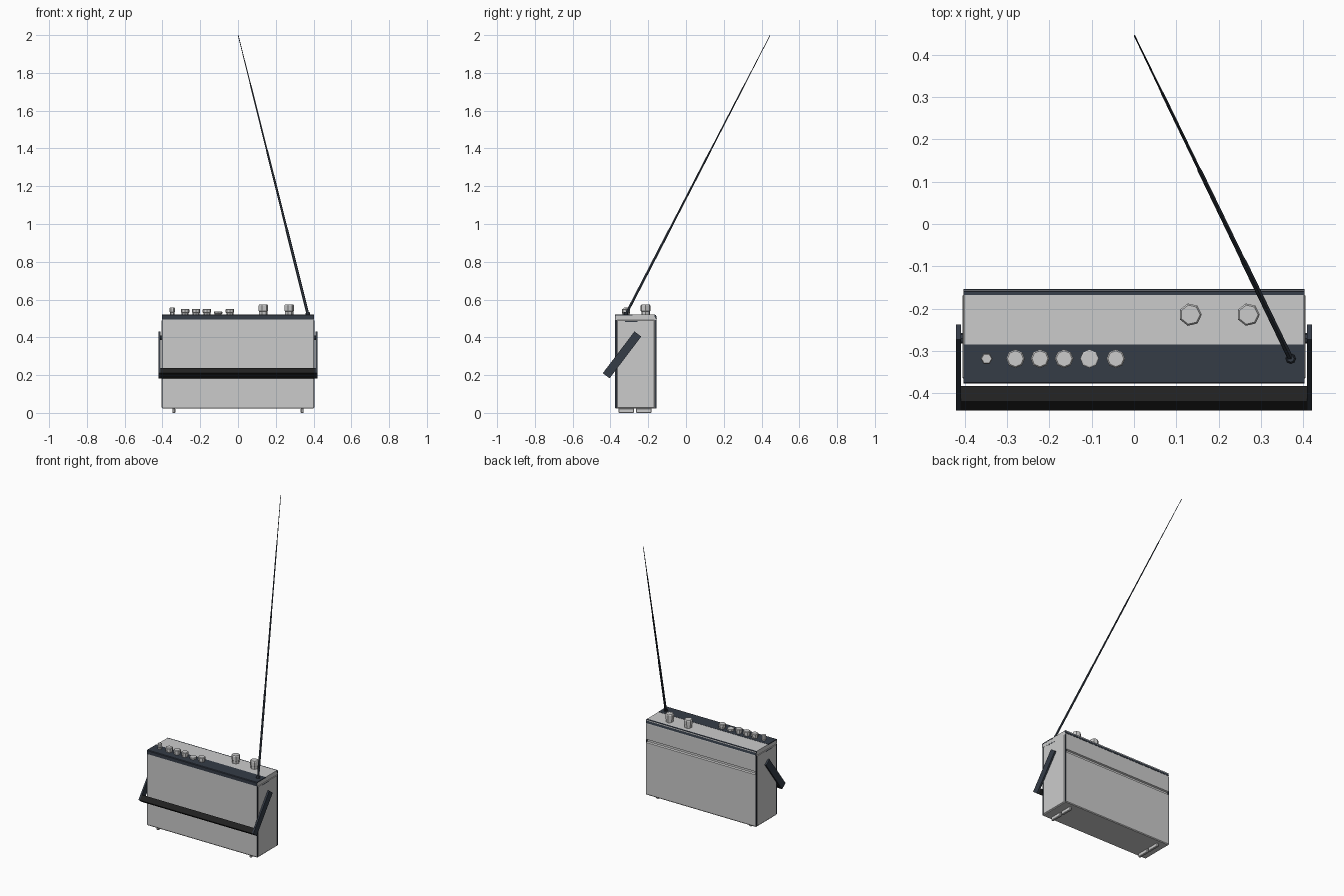
import bpy, bmesh, math
from mathutils import Vector, Matrix

if "Cube" in bpy.data.objects:
    bpy.data.objects.remove(bpy.data.objects["Cube"])


def material(name, rgb):
    m = bpy.data.materials.new(name)
    m.diffuse_color = (*rgb, 1)
    m.use_nodes = True
    m.node_tree.nodes["Principled BSDF"].inputs["Base Color"].default_value = m.diffuse_color
    return m


SLATE = material("slate", (0.035, 0.045, 0.062))
BLACK = material("black", (0.015, 0.015, 0.015))


def finish(name, bm, mat=None):
    bmesh.ops.recalc_face_normals(bm, faces=bm.faces)
    me = bpy.data.meshes.new(name)
    bm.to_mesh(me)
    bm.free()
    ob = bpy.data.objects.new(name, me)
    bpy.context.collection.objects.link(ob)
    if mat:
        me.materials.append(mat)
    return ob


def extrude_x(name, profile, x0, x1, mat=None, bevel=0):
    """Extrude a (y, z) profile from x0 to x1."""
    bm = bmesh.new()
    face = bm.faces.new([bm.verts.new((x0, y, z)) for y, z in profile])
    new = bmesh.ops.extrude_face_region(bm, geom=[face])["geom"]
    bmesh.ops.translate(bm, vec=(x1 - x0, 0, 0),
                        verts=[v for v in new if isinstance(v, bmesh.types.BMVert)])
    ob = finish(name, bm, mat)
    if bevel:
        mod = ob.modifiers.new("bevel", "BEVEL")
        mod.width, mod.segments = bevel, 1
    return ob


def rect(y0, y1, z0, z1):
    return [(y0, z0), (y1, z0), (y1, z1), (y0, z1)]


def lathe(name, profile, sides, base, axis=(0, 0, 1), mat=None):
    """Revolve (radius, height) rings around an axis and cap both ends."""
    bm = bmesh.new()
    rings = [[bm.verts.new((r * math.cos(2 * math.pi * i / sides),
                            r * math.sin(2 * math.pi * i / sides), h))
              for i in range(sides)] for r, h in profile]
    for a, b in zip(rings, rings[1:]):
        for i in range(sides):
            j = (i + 1) % sides
            bm.faces.new((a[i], a[j], b[j], b[i]))
    bm.faces.new(rings[0])
    bm.faces.new(rings[-1])
    rot = Vector((0, 0, 1)).rotation_difference(Vector(axis)).to_matrix().to_4x4()
    bm.transform(Matrix.Translation(base) @ rot)
    return finish(name, bm, mat)


# Case: one side profile with a groove across the back
extrude_x("case", [(-0.371, 0.022), (-0.159, 0.022), (-0.155, 0.027), (-0.155, 0.368),
                   (-0.165, 0.372), (-0.165, 0.385), (-0.155, 0.389), (-0.155, 0.492),
                   (-0.158, 0.517), (-0.375, 0.517), (-0.375, 0.027)], -0.401, 0.401)

# Dark control panel wrapping over the front top edge
extrude_x("control_panel", [(-0.374, 0.495), (-0.377, 0.495), (-0.377, 0.517),
                            (-0.374, 0.521), (-0.284, 0.521), (-0.284, 0.515),
                            (-0.374, 0.515)], -0.402, 0.402, SLATE)
# Light top plate and dark rear edge trim
extrude_x("top_plate", rect(-0.284, -0.168, 0.515, 0.52), -0.401, 0.401)
extrude_x("rear_trim", [(-0.168, 0.514), (-0.168, 0.520), (-0.159, 0.519),
                        (-0.154, 0.497), (-0.160, 0.497)], -0.402, 0.402, SLATE)

# Side plates, corner trims, feet and handle arms on both ends
u = Vector((0.165, 0.222)).normalized()      # direction along the handle arm
w = Vector((-u.y, u.x)) * 0.0225             # half of its width
low, high = Vector((-0.4225, 0.1965)), Vector((-0.255, 0.4175))


def strap(a, b):
    return [tuple(p) for p in (a - w, b - w, b + w, a + w)]


for side, s in (("left", -1), ("right", 1)):
    extrude_x(side + "_side_plate", rect(-0.366, -0.166, 0.026, 0.492),
              s * 0.399, s * 0.405, bevel=0.003)
    extrude_x(side + "_slot", rect(-0.323, -0.257, 0.482, 0.486),
              s * 0.403, s * 0.4055, SLATE)
    for end, y in (("front", -0.375), ("rear", -0.165)):
        extrude_x(f"{side}_{end}_corner_trim", rect(y, y + 0.009, 0.026, 0.492),
                  s * 0.399, s * 0.403, SLATE)
    for end, y in (("front", -0.357), ("rear", -0.265)):
        extrude_x(f"{side}_{end}_foot", rect(y, y + 0.082, 0, 0.024),
                  s * 0.34 - 0.008, s * 0.34 + 0.008, bevel=0.003)
    extrude_x(side + "_handle_arm", strap(low, high), s * 0.409, s * 0.42, SLATE)
    pivot = high - u * 0.025
    lathe(side + "_handle_pivot", [(0.012, 0), (0.012, 0.012)], 8,
          (s * 0.4, pivot.x, pivot.y), (s, 0, 0), SLATE)

# Carrying handle grip
extrude_x("handle_grip", strap(low, low + u * 0.036), -0.41, 0.41, BLACK)


# Control knobs, waisted at the base with a chamfered cap
def knob(name, x, y, r, top, sides):
    z = 0.518
    h = top - z
    lathe(name, [(r * 0.85, 0), (r * 0.85, h * 0.35), (r, h * 0.4),
                 (r, h * 0.9), (r * 0.85, h)], sides, (x, y, z))


knob("small_switch", -0.348, -0.318, 0.014, 0.557, 6)
for i, x in enumerate((-0.28, -0.222, -0.165, -0.105, -0.043)):
    knob(f"button_{i + 1}", x, -0.318, 0.022, 0.537 if i == 3 else 0.551, 8)
for i, x in enumerate((0.133, 0.27)):
    knob(f"dial_{i + 1}", x, -0.214, 0.027, 0.573, 7)

# Telescopic antenna in tapering sections, with its socket
foot, tip = Vector((0.37, -0.318, 0.522)), Vector((0.001, 0.445, 1.999))
d = tip - foot
L = d.length
lathe("antenna", [(0.0075, 0), (0.0072, L * 0.3), (0.006, L * 0.31), (0.0055, L * 0.58),
                  (0.0042, L * 0.59), (0.0038, L * 0.82), (0.0028, L * 0.83),
                  (0.0018, L)], 6, foot, d, SLATE)
lathe("antenna_socket", [(0.012, 0), (0.012, 0.01), (0.008, 0.018)], 8,
      (0.37, -0.318, 0.517), mat=SLATE)
